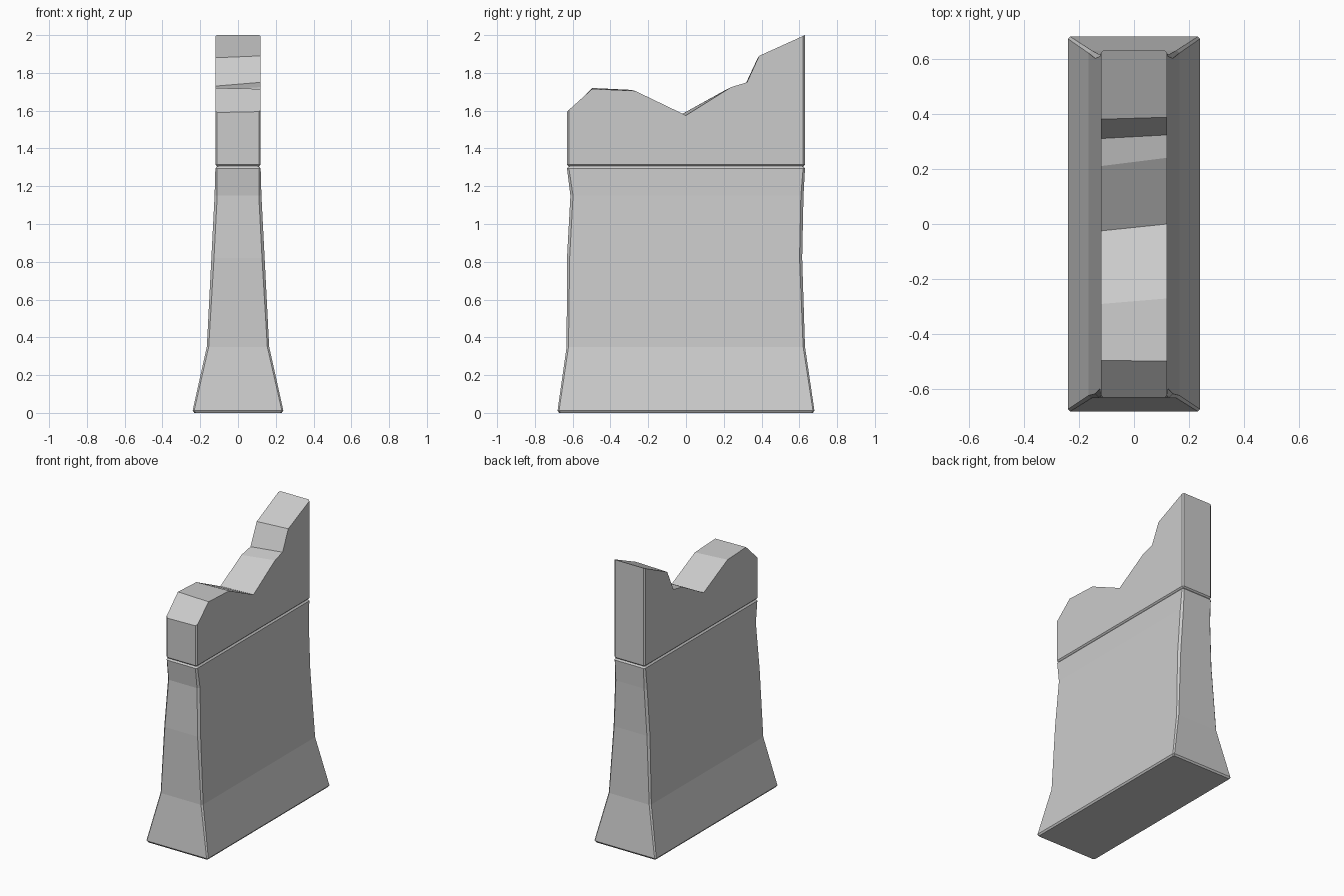
import bpy, bmesh

cube = bpy.data.objects.get("Cube")
if cube:
    bpy.data.objects.remove(cube)

# Single stone colour
stone = bpy.data.materials.new("grey stone")
stone.use_nodes = True
stone.diffuse_color = (0.6, 0.6, 0.6, 1)
stone.node_tree.nodes["Principled BSDF"].inputs["Base Color"].default_value = stone.diffuse_color


def make_object(name, bm):
    bmesh.ops.recalc_face_normals(bm, faces=bm.faces)
    mesh = bpy.data.meshes.new(name)
    bm.to_mesh(mesh)
    bm.free()
    mesh.materials.append(stone)
    obj = bpy.data.objects.new(name, mesh)
    bpy.context.collection.objects.link(obj)


def ring(bm, z, half_x, front, back, chamfer):
    """Rectangle with cut corners, as one horizontal section."""
    points = []
    for sx, y, sy in ((-1, front, -1), (1, front, -1), (1, back, 1), (-1, back, 1)):
        side = (sx * half_x, y - sy * chamfer, z)
        end = (sx * (half_x - chamfer), y, z)
        points += [side, end] if sx * sy > 0 else [end, side]
    return [bm.verts.new(p) for p in points]


# Flared lower wall with worn ends: height, half width, front, back, chamfer
sections = [
    (0.0, 0.232, -0.672, 0.672, 0.008),
    (0.012, 0.24, -0.68, 0.68, 0.008),
    (0.35, 0.165, -0.632, 0.63, 0.01),
    (0.82, 0.141, -0.63, 0.615, 0.014),
    (1.15, 0.124, -0.612, 0.622, 0.014),
    (1.295, 0.12, -0.63, 0.63, 0.01),
    (1.307, 0.11, -0.62, 0.62, 0.008),
]
bm = bmesh.new()
rings = [ring(bm, *s) for s in sections]
for low, high in zip(rings, rings[1:]):
    for i in range(8):
        j = (i + 1) % 8
        bm.faces.new((low[i], low[j], high[j], high[i]))
bm.faces.new(rings[0])
bm.faces.new(rings[-1])
make_object("lower_wall", bm)

# Broken upper wall: y on right side, y on left side, height right, height left
outline = [
    (-0.63, -0.63, 1.305, 1.305),
    (-0.63, -0.63, 1.59, 1.595),
    (-0.495, -0.497, 1.72, 1.715),
    (-0.29, -0.27, 1.71, 1.705),
    (-0.025, 0.0, 1.58, 1.575),
    (0.21, 0.24, 1.71, 1.725),
    (0.31, 0.323, 1.73, 1.75),
    (0.38, 0.387, 1.88, 1.89),
    (0.63, 0.63, 2.0, 2.0),
    (0.63, 0.63, 1.305, 1.305),
]
bm = bmesh.new()
right = [bm.verts.new((-0.12, a, h)) for a, b, h, k in outline]
left = [bm.verts.new((0.12, b, k)) for a, b, h, k in outline]
bm.faces.new(right)
bm.faces.new(left)
for i in range(len(outline)):
    j = (i + 1) % len(outline)
    bm.faces.new((right[i], right[j], left[j], left[i]))

# Worn upright corners and lower rim
worn = []
for e in bm.edges:
    a, b = (v.co for v in e.verts)
    upright = abs(a.x - b.x) + abs(a.y - b.y) < 0.001
    rim = max(a.z, b.z) < 1.31
    if upright or rim:
        worn.append(e)
bmesh.ops.bevel(bm, geom=worn, offset=0.01, segments=1, affect='EDGES')
make_object("broken_upper_wall", bm)
